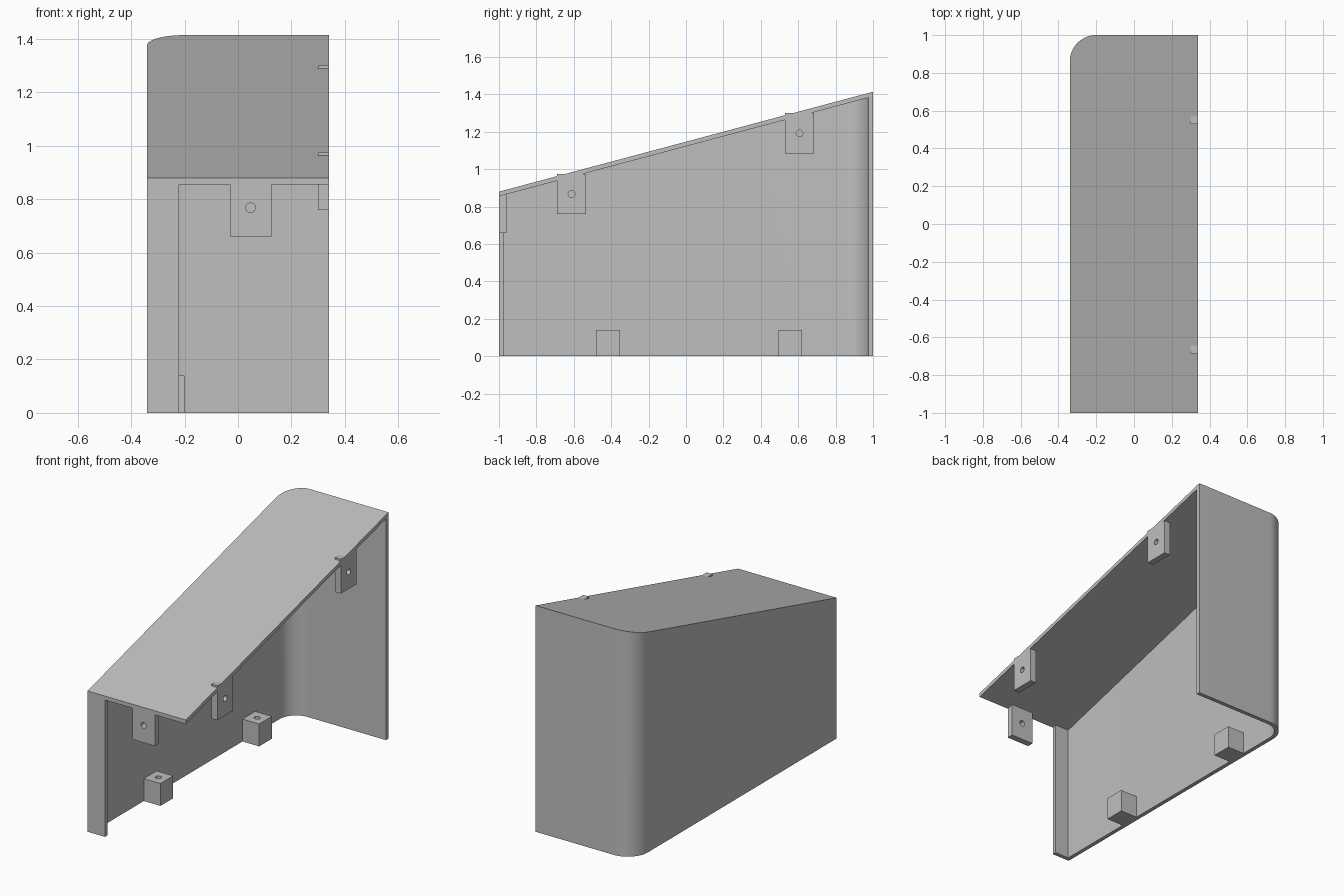
import bpy, bmesh
from math import sin, cos, pi
from mathutils import Vector, Matrix

cube = bpy.data.objects.get("Cube")
if cube:
    bpy.data.objects.remove(cube, do_unlink=True)

grey = bpy.data.materials.new("plain grey")
grey.use_nodes = True
colour = (0.52, 0.52, 0.52, 1)
grey.diffuse_color = colour
grey.node_tree.nodes["Principled BSDF"].inputs["Base Color"].default_value = colour

W, T, R = 0.34, 0.025, 0.14      # half width, wall thickness, corner radius


def roof(y):
    return 0.88 + 0.267 * (y + 1)


def under(y):
    return roof(y) - T


def make(name, bm):
    bmesh.ops.recalc_face_normals(bm, faces=bm.faces)
    mesh = bpy.data.meshes.new(name)
    bm.to_mesh(mesh)
    bm.free()
    ob = bpy.data.objects.new(name, mesh)
    bpy.context.collection.objects.link(ob)
    mesh.materials.append(grey)
    return ob


def prism(name, plan, bottom, top):
    """Extrude a plan outline between two height functions of y."""
    bm = bmesh.new()
    low = [bm.verts.new((x, y, bottom(y))) for x, y in plan]
    high = [bm.verts.new((x, y, top(y))) for x, y in plan]
    bm.faces.new(low)
    bm.faces.new(high)
    for i in range(len(plan)):
        j = (i + 1) % len(plan)
        bm.faces.new((low[i], low[j], high[j], high[i]))
    return make(name, bm)


def corner(radius, steps=20):
    """Rounded back corner in plan, from the side wall to the back wall."""
    return [(-W + R - radius * cos(pi / 2 * i / steps),
             1 - R + radius * sin(pi / 2 * i / steps)) for i in range(steps + 1)]


def box(name, lo, hi):
    bm = bmesh.new()
    lo, hi = Vector(lo), Vector(hi)
    bmesh.ops.create_cube(bm, size=1, matrix=Matrix.Translation((lo + hi) / 2)
                          @ Matrix.Diagonal((*(hi - lo), 1)))
    return make(name, bm)


def drill(ob, centre, axis, depth=0.12):
    """Cut a round screw hole along an axis."""
    bm = bmesh.new()
    turn = Vector(axis).to_track_quat('Z', 'Y').to_matrix().to_4x4()
    bmesh.ops.create_cone(bm, cap_ends=True, segments=24, radius1=0.018, radius2=0.018,
                          depth=depth, matrix=Matrix.Translation(centre) @ turn)
    cutter = make(ob.name + "_hole_cutter", bm)
    cutter.hide_render = True
    cutter.hide_set(True)
    cutter.display_type = 'WIRE'
    mod = ob.modifiers.new("screw hole", 'BOOLEAN')
    mod.operation, mod.solver, mod.object = 'DIFFERENCE', 'EXACT', cutter
    # Bake the cut and discard the helper
    bpy.context.view_layer.update()
    evaluated = ob.evaluated_get(bpy.context.evaluated_depsgraph_get())
    cut = bpy.data.meshes.new_from_object(evaluated)
    ob.modifiers.clear()
    ob.data = cut
    bpy.data.objects.remove(cutter, do_unlink=True)


# Front lip, side wall, rounded corner and back wall as one bent sheet
outer = [(-0.22, -1), (-W, -1)] + corner(R) + [(W, 1)]
inner = [(-0.22, -1 + T), (-W + T, -1 + T)] + corner(R - T) + [(W, 1 - T)]
walls = prism("walls", outer + inner[::-1], lambda y: 0, under)

# Sloping top panel
panel = prism("top_panel", [(W, -1), (-W, -1)] + corner(R) + [(W, 1)], under, roof)

for ob in (walls, panel):
    bpy.ops.object.select_all(action='DESELECT')
    ob.select_set(True)
    bpy.context.view_layer.objects.active = ob
    bpy.ops.object.shade_smooth_by_angle(angle=pi / 6)

# Side screw tabs, whose square corners poke through the slope
for name, y, z in (("front_side_tab", -0.612, 0.76), ("back_side_tab", 0.607, 1.085)):
    tab = box(name, (0.30, y - 0.077, z), (W, y + 0.077, z + 0.215))
    drill(tab, (0.32, y, z + 0.107), (1, 0, 0))

# Front screw tab
tab = box("front_tab", (-0.03, -1, 0.66), (0.125, -0.96, 0.87))
drill(tab, (0.047, -0.98, 0.768), (0, 1, 0))

# Floor blocks on the side wall with blind holes in the top
for name, y in (("front_floor_block", -0.417), ("back_floor_block", 0.557)):
    block = box(name, (-W + T, y - 0.063, 0), (-0.2, y + 0.063, 0.14))
    drill(block, (-0.258, y, 0.14), (0, 0, 1))
